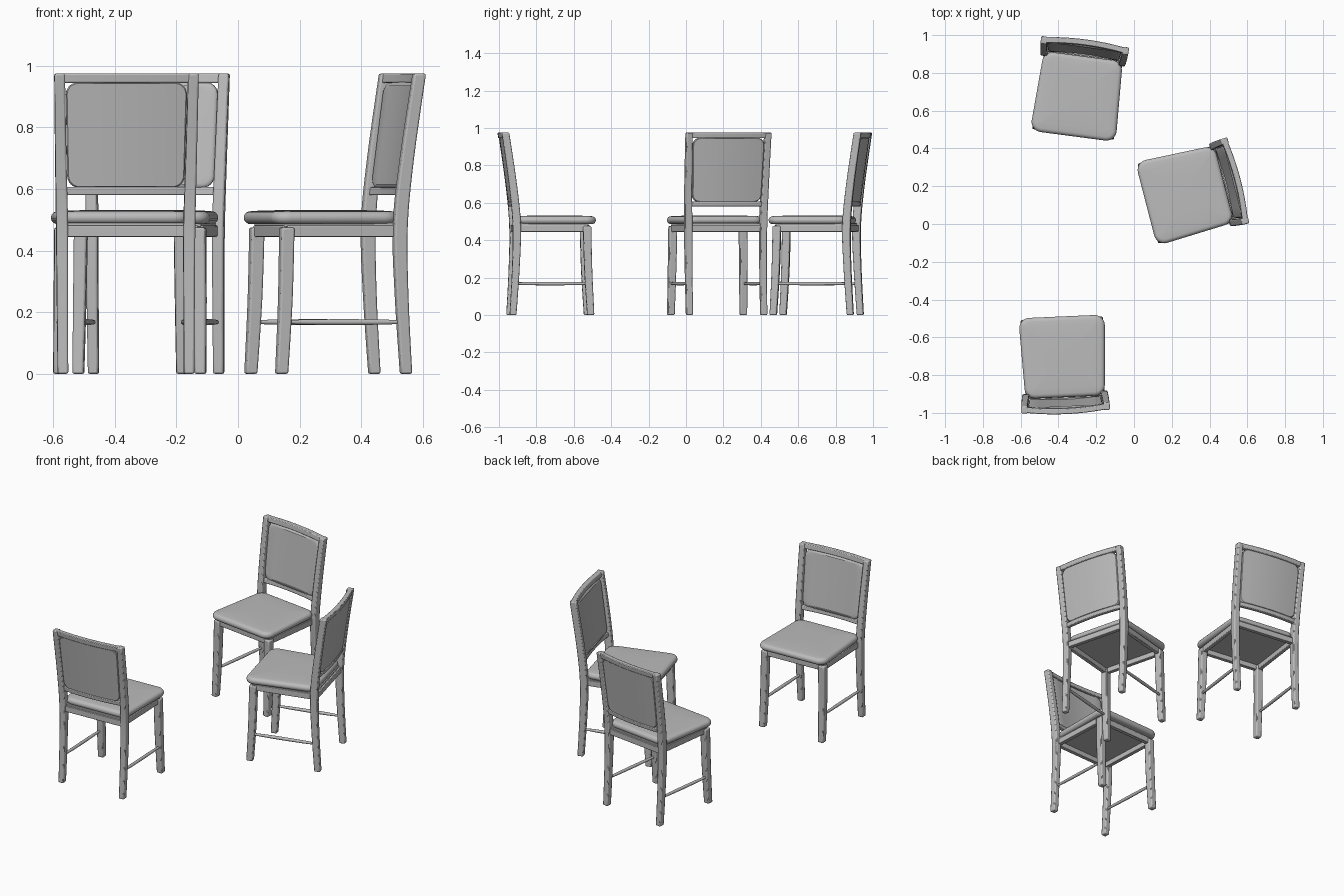
import bpy, bmesh, math
from mathutils import Vector, Matrix

if "Cube" in bpy.data.objects:
    bpy.data.objects.remove(bpy.data.objects["Cube"])

grey = bpy.data.materials.new("plain_grey")
grey.diffuse_color = (0.5, 0.5, 0.5, 1)
grey.use_nodes = True
grey.node_tree.nodes["Principled BSDF"].inputs["Base Color"].default_value = grey.diffuse_color


def finish(bm, name, place, bevel=0.0):
    bmesh.ops.recalc_face_normals(bm, faces=bm.faces)
    me = bpy.data.meshes.new(name)
    bm.to_mesh(me)
    bm.free()
    ob = bpy.data.objects.new(name, me)
    bpy.context.collection.objects.link(ob)
    me.materials.append(grey)
    ob.matrix_world = place
    if bevel:
        m = ob.modifiers.new("soft_edges", 'BEVEL')
        m.width, m.segments, m.limit_method = bevel, 2, 'ANGLE'
    bpy.ops.object.select_all(action='DESELECT')
    ob.select_set(True)
    bpy.context.view_layer.objects.active = ob
    bpy.ops.object.shade_smooth_by_angle(angle=math.radians(40))
    return ob


def loft(bm, rings):
    """Skin a list of equal-length closed rings and cap both ends."""
    vs = [[bm.verts.new(p) for p in r] for r in rings]
    n = len(vs[0])
    for a, b in zip(vs, vs[1:]):
        for i in range(n):
            bm.faces.new((a[i], a[(i + 1) % n], b[(i + 1) % n], b[i]))
    bm.faces.new(vs[0][::-1])
    bm.faces.new(vs[-1])


def curve(pts, steps=5):
    """Smooth interpolation through stations."""
    pts = [Vector(p) for p in pts]
    out = []
    for i in range(len(pts) - 1):
        p0, p1, p2, p3 = (pts[max(i - 1, 0)], pts[i], pts[i + 1],
                          pts[min(i + 2, len(pts) - 1)])
        for k in range(steps):
            t = k / steps
            out.append(0.5 * (2 * p1 + (p2 - p0) * t
                              + (2 * p0 - 5 * p1 + 4 * p2 - p3) * t * t
                              + (3 * p1 - p0 - 3 * p2 + p3) * t ** 3))
    return out + [pts[-1]]


def leg(name, place, stations, side):
    """Square leg through stations (x, y, z, width, depth)."""
    bm = bmesh.new()
    rings = []
    for x, y, z, w, d in curve(stations):
        rings.append([(side * x + a * w / 2, y + b * d / 2, z)
                      for a, b in ((-1, -1), (1, -1), (1, 1), (-1, 1))])
    loft(bm, rings)
    finish(bm, name, place, 0.006)


def outline(x0, x1, v0, v1, r, n=6):
    """Rounded outline; x0 half width at v0, x1 half width at v1."""
    pts = []
    for cx, cv, a0 in ((x1 - r, v1 - r, 0), (-x1 + r, v1 - r, 90),
                       (-x0 + r, v0 + r, 180), (x0 - r, v0 + r, 270)):
        for k in range(n + 1):
            a = math.radians(a0 + 90 * k / n)
            pts.append((cx + r * math.cos(a), cv + r * math.sin(a)))
    return pts


BACK = [(0.205, 0.207, 0, .034, .036), (0.206, 0.192, 0.25, .036, .040),
        (0.207, 0.187, 0.48, .038, .044), (0.212, 0.208, 0.70, .036, .042),
        (0.2175, 0.248, 0.975, .034, .040)]
FRONT = [(0.200, -0.209, 0, .036, .038), (0.197, -0.196, 0.24, .040, .042),
         (0.194, -0.190, 0.475, .042, .044)]


def back_y(z):
    """Depth of the leaning back at height z."""
    return 0.190 + 0.118 * (z - 0.52) + 0.02 * max(z - 0.6, 0)


def bow(x):
    """Backward bulge across the width of the back."""
    return 0.014 * (1 - (x / 0.2) ** 2)


def back_rail(name, place, half, z0, z1, thick):
    bm = bmesh.new()
    rings = []
    for i in range(13):
        x = half * (i / 6 - 1)
        rings.append([(x, back_y(z) + bow(x) + s * thick / 2, z)
                      for z, s in ((z0, -1), (z0, 1), (z1, 1), (z1, -1))])
    loft(bm, rings)
    finish(bm, name, place, 0.004)


def back_panel(place):
    # Upholstered pad, rounded on the front, bent along the rails
    bm = bmesh.new()
    grids = []
    for inset, dy in ((0.004, 0.010), (0, 0.006), (0, -0.006),
                      (0.004, -0.011), (0.012, -0.014)):
        rim = outline(0.191 - inset, 0.197 - inset, 0.604 + inset,
                      0.947 - inset, 0.040 - inset)
        grids.append([(x, back_y(z) + bow(x) + dy, z) for x, z in rim])
    vs = [[bm.verts.new(p) for p in g] for g in grids]
    n = len(vs[0])
    for a, b in zip(vs, vs[1:]):
        for i in range(n):
            bm.faces.new((a[i], a[(i + 1) % n], b[(i + 1) % n], b[i]))
    # Fill front and back with strips joining left and right halves
    q = n // 4
    for ring in (vs[0], vs[-1]):
        right = ring[3 * q:] + ring[:q]
        left = ring[q:3 * q][::-1]
        cols = 8
        rows = []
        for a, b in zip(right, left):
            row = [a]
            mid = (a.co.y + b.co.y) / 2 - bow(a.co.x)
            for k in range(1, cols):
                x = a.co.x + (b.co.x - a.co.x) * k / cols
                row.append(bm.verts.new((x, mid + bow(x), a.co.z)))
            rows.append(row + [b])
        for r0, r1 in zip(rows, rows[1:]):
            for k in range(cols):
                bm.faces.new((r0[k], r0[k + 1], r1[k + 1], r1[k]))
        for row in (rows[0], rows[-1]):
            bm.faces.new(row)
    bmesh.ops.remove_doubles(bm, verts=bm.verts, dist=1e-5)
    finish(bm, "back_panel", place)


def seat(place):
    # Padded seat with a fully rounded rim and a slightly crowned top
    bm = bmesh.new()
    prof = [(0.022 * (1 - math.cos(math.radians(a))),
             0.507 + 0.021 * math.sin(math.radians(a)))
            for a in range(-90, 91, 20)] + [(0.05, 0.530), (0.12, 0.532)]
    rings = []
    for inset, z in prof:
        rim = outline(0.227 - inset, 0.213 - inset, -0.238 + inset,
                      0.190 - inset, max(0.055 - inset, 0.01))
        rings.append([(x, y, z) for x, y in rim])
    loft(bm, rings)
    finish(bm, "seat", place)


def box(name, place, lo, hi):
    bm = bmesh.new()
    bmesh.ops.create_cube(bm, size=1)
    lo, hi = Vector(lo), Vector(hi)
    for v in bm.verts:
        v.co = (lo + hi) / 2 + v.co * (hi - lo)
    finish(bm, name, place, 0.003)


def stretcher(place, side):
    # Turned side bar, thinner at the ends
    bm = bmesh.new()
    rings = []
    for y, r in ((-0.205, .006), (-0.12, .009), (0, .010), (0.12, .009), (0.2, .006)):
        rings.append([(side * 0.202 + r * math.cos(k * math.pi / 5), y,
                       0.168 + r * math.sin(k * math.pi / 5)) for k in range(10)])
    loft(bm, rings)
    finish(bm, "side_stretcher", place)


def chair(x, y, turn):
    place = Matrix.Translation((x, y, 0)) @ Matrix.Rotation(math.radians(turn), 4, 'Z')
    for s in (-1, 1):
        leg("back_leg", place, BACK, s)
        leg("front_leg", place, FRONT, s)
        stretcher(place, s)
        xs = sorted((s * 0.182, s * 0.206))
        box("side_apron", place, (xs[0], -0.19, 0.445), (xs[1], 0.19, 0.482))
    box("front_apron", place, (-0.19, -0.203, 0.445), (0.19, -0.179, 0.482))
    box("rear_apron", place, (-0.2, 0.176, 0.445), (0.2, 0.2, 0.482))
    box("seat_base", place, (-0.2, -0.198, 0.476), (0.2, 0.19, 0.492))
    seat(place)
    back_rail("top_rail", place, 0.212, 0.945, 0.975, 0.030)
    back_rail("lower_rail", place, 0.204, 0.580, 0.606, 0.024)
    back_panel(place)


# Three chairs standing apart
chair(-0.293, 0.700, -7.5)
chair(0.294, 0.165, -75.5)
chair(-0.373, -0.727, 182.5)
